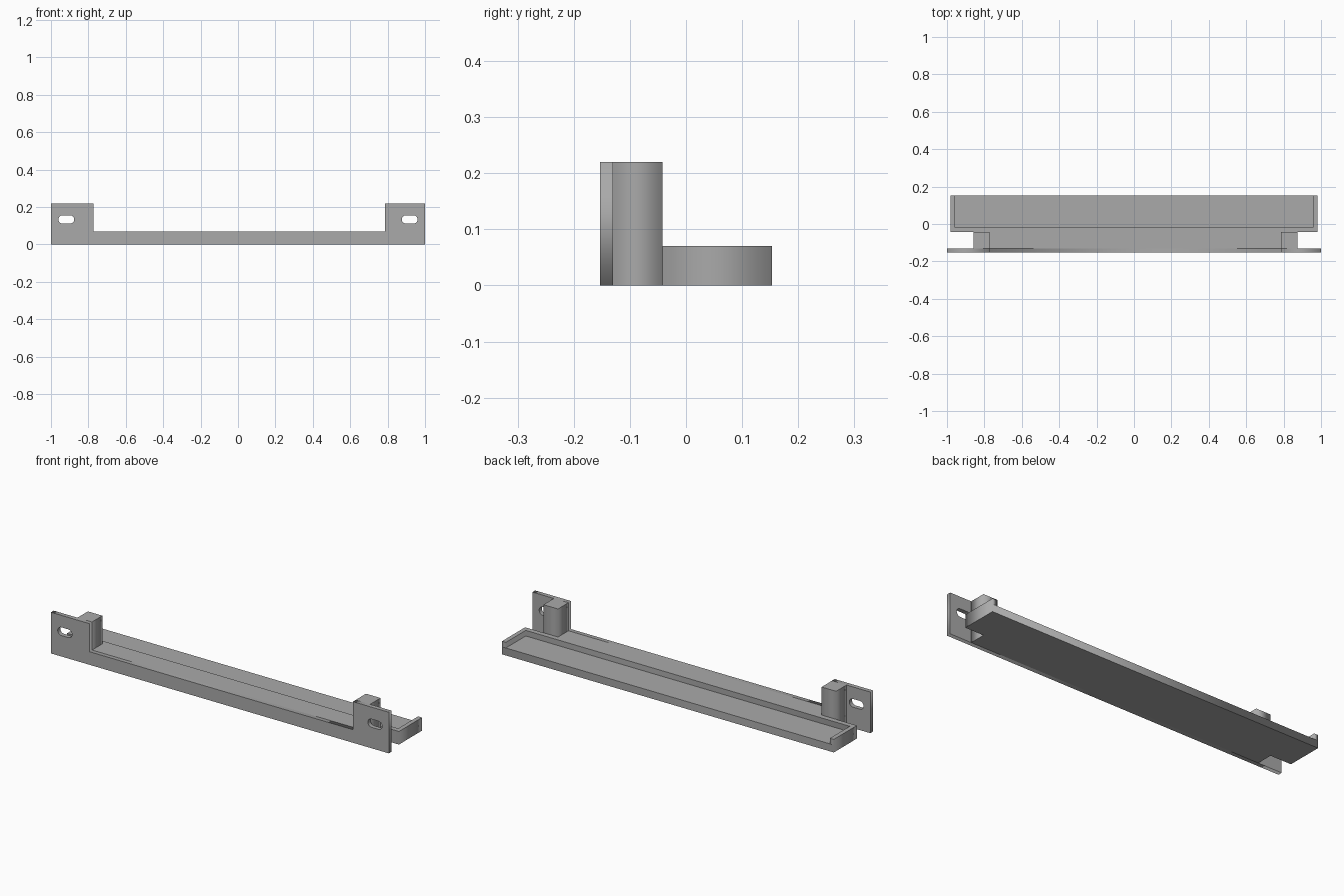
import bpy
import math

cube = bpy.data.objects.get("Cube")
if cube:
    bpy.data.objects.remove(cube)

grey = bpy.data.materials.new("plain_grey")
grey.use_nodes = True
grey.diffuse_color = (0.4, 0.4, 0.4, 1)
grey.node_tree.nodes["Principled BSDF"].inputs["Base Color"].default_value = (0.4, 0.4, 0.4, 1)


def prism(name, loops, low, high, upright=False):
    """Extrude a flat outline (later loops are holes) along z, or along y if upright."""
    curve = bpy.data.curves.new(name, 'CURVE')
    curve.dimensions = '2D'
    curve.fill_mode = 'BOTH'
    curve.extrude = (high - low) / 2
    for loop in loops:
        spline = curve.splines.new('POLY')
        spline.points.add(len(loop) - 1)
        for point, (u, v) in zip(spline.points, loop):
            point.co = (u, v, 0, 1)
        spline.use_cyclic_u = True
    obj = bpy.data.objects.new(name, curve)
    bpy.context.collection.objects.link(obj)
    middle = (low + high) / 2
    if upright:
        obj.rotation_euler.x = math.pi / 2
        obj.location.y = middle
    else:
        obj.location.z = middle
    bpy.ops.object.select_all(action='DESELECT')
    obj.select_set(True)
    bpy.context.view_layer.objects.active = obj
    bpy.ops.object.convert(target='MESH')
    obj = bpy.context.object
    obj.data.materials.clear()
    obj.data.materials.append(grey)
    return obj


def rect(x0, x1, y0, y1):
    return [(x0, y0), (x1, y0), (x1, y1), (x0, y1)]


def slot(cx, cz, length, radius, steps=10):
    """Rounded slot outline."""
    points = []
    for side, start in ((1, -math.pi / 2), (-1, math.pi / 2)):
        for i in range(steps + 1):
            a = start + math.pi * i / steps
            points.append((cx + side * (length / 2 - radius) + radius * math.cos(a),
                           cz + radius * math.sin(a)))
    return points


FRONT, PLATE_BACK, BAR_BACK, BACK = -0.153, -0.13, -0.042, 0.153
TOP, BAR_TOP, FLOOR = 0.22, 0.07, 0.04
POSTS = {"right_post": (-0.859, -0.773), "left_post": (0.787, 0.873)}
TRAY_L, TRAY_R, WALL = -0.982, 0.982, 0.023

# Front plate with raised slotted ears
inner_r, inner_l = POSTS["right_post"][1], POSTS["left_post"][0]
plate = [(-1, 0), (1, 0), (1, TOP), (inner_l, TOP), (inner_l, BAR_TOP),
         (inner_r, BAR_TOP), (inner_r, TOP), (-1, TOP)]
prism("front_plate", [plate] + [slot(s * 0.918, 0.134, 0.085, 0.022) for s in (-1, 1)],
      FRONT, PLATE_BACK, upright=True)

# Crossbar and the posts standing on its ends
prism("crossbar", [rect(POSTS["right_post"][0], POSTS["left_post"][1], PLATE_BACK, BAR_BACK)],
      0, BAR_TOP)
for name, (x0, x1) in POSTS.items():
    prism(name, [rect(x0, x1, PLATE_BACK, BAR_BACK)], BAR_TOP, TOP)

# Tray open at the back: floor and three-sided rim
prism("tray_floor", [rect(TRAY_L, TRAY_R, BAR_BACK, BACK)], 0, FLOOR)
rim_y = -0.015
rim = [(TRAY_L, BAR_BACK), (TRAY_R, BAR_BACK), (TRAY_R, BACK), (TRAY_R - WALL, BACK),
       (TRAY_R - WALL, rim_y), (TRAY_L + WALL, rim_y), (TRAY_L + WALL, BACK), (TRAY_L, BACK)]
prism("tray_rim", [rim], FLOOR, BAR_TOP)
